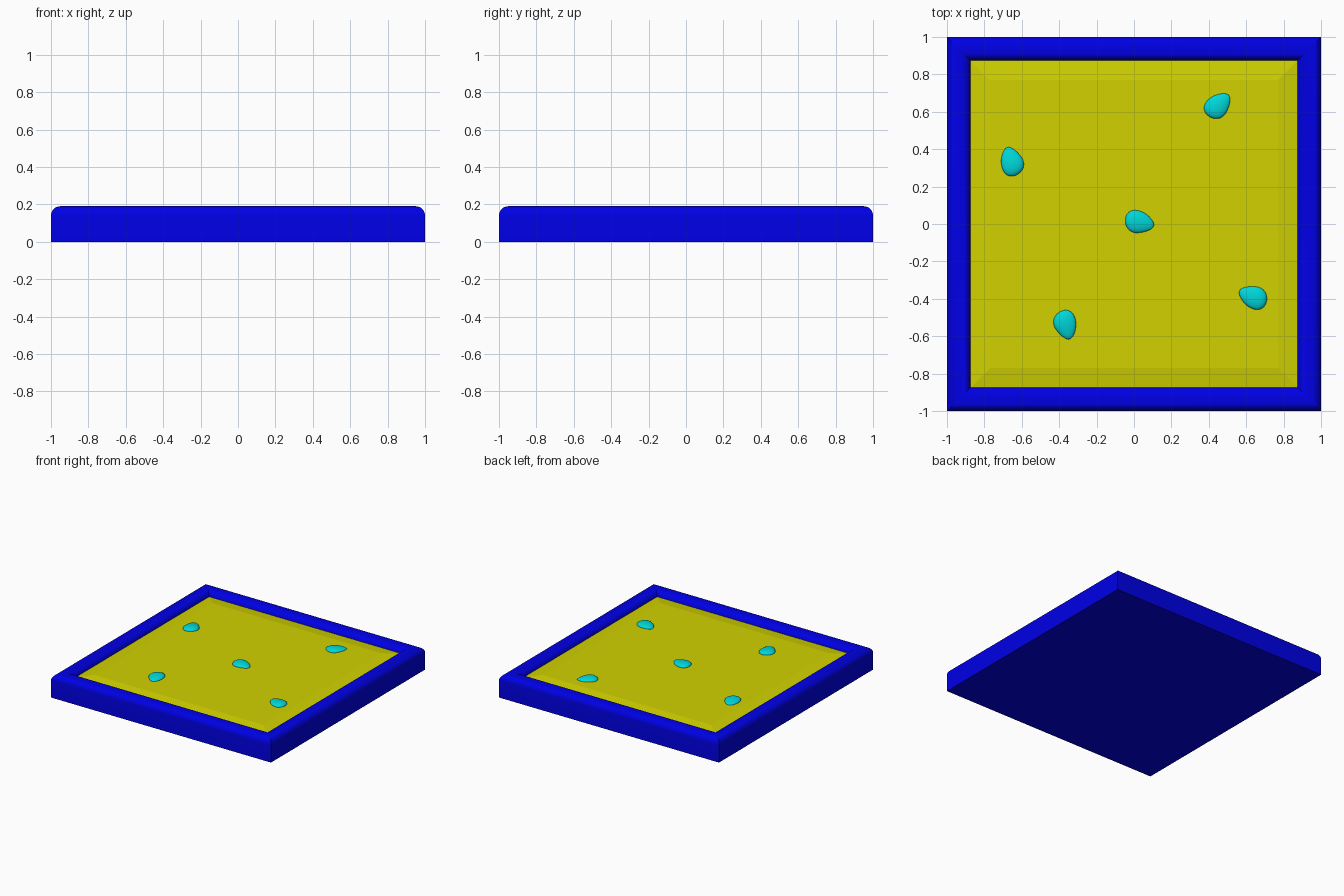
import bpy, bmesh, math
from mathutils import Matrix

cube = bpy.data.objects.get("Cube")
if cube:
    bpy.data.objects.remove(cube, do_unlink=True)


def material(name, rgb):
    mat = bpy.data.materials.new(name)
    mat.use_nodes = True
    mat.diffuse_color = (*rgb, 1)
    mat.node_tree.nodes["Principled BSDF"].inputs["Base Color"].default_value = (*rgb, 1)
    return mat


def finish(name, bm, mat, angle):
    bmesh.ops.recalc_face_normals(bm, faces=bm.faces)
    mesh = bpy.data.meshes.new(name)
    bm.to_mesh(mesh)
    bm.free()
    mesh.materials.append(mat)
    obj = bpy.data.objects.new(name, mesh)
    bpy.context.collection.objects.link(obj)
    bpy.ops.object.select_all(action="DESELECT")
    obj.select_set(True)
    bpy.context.view_layer.objects.active = obj
    bpy.ops.object.shade_smooth_by_angle(angle=math.radians(angle))
    return obj


def square_loft(name, profile, mat, angle):
    """Stack square rings given as (half size, height), closed at both ends."""
    bm = bmesh.new()
    rings = [[bm.verts.new((sx * r, sy * r, z))
              for sx, sy in ((-1, -1), (1, -1), (1, 1), (-1, 1))]
             for r, z in profile]
    for low, high in zip(rings, rings[1:]):
        for i in range(4):
            j = (i + 1) % 4
            bm.faces.new((low[i], low[j], high[j], high[i]))
    bm.faces.new(rings[0][::-1])
    bm.faces.new(rings[-1])
    return finish(name, bm, mat, angle)


blue = material("frame blue", (0.0, 0.0, 0.8))
yellow = material("panel yellow", (0.64, 0.64, 0.0))
cyan = material("pebble cyan", (0.0, 0.68, 0.7))

# Frame with a rounded rim and a recessed floor
TOP, ROUND, INNER, STEPS = 0.19, 0.05, 0.875, 8
arc = [math.pi / 2 * i / STEPS for i in range(STEPS + 1)]
rim = [(1 - ROUND + ROUND * math.cos(a), TOP - ROUND + ROUND * math.sin(a)) for a in arc]
rim += [(INNER + ROUND - ROUND * math.sin(a), TOP - ROUND + ROUND * math.cos(a)) for a in arc]
square_loft("frame", [(1, 0)] + rim + [(INNER, 0.1)], blue, 35)

# Panel with a shallow sloping border
square_loft("panel", [(INNER, 0.1), (INNER, 0.145), (0.77, 0.16)], yellow, 3)

# Flattened egg-shaped pebbles: x, y, direction of the narrow end
pebbles = [(0.03, 0.01, -8), (0.45, 0.635, 50), (-0.655, 0.335, 113),
           (0.635, -0.39, 162), (-0.365, -0.54, -68)]
for n, (x, y, turn) in enumerate(pebbles, 1):
    bm = bmesh.new()
    bmesh.ops.create_uvsphere(bm, u_segments=32, v_segments=16, radius=1)
    for v in bm.verts:
        taper = 1 - 0.28 * v.co.x
        v.co.y = v.co.y * taper - 0.12 * v.co.x * abs(v.co.x)
        v.co.z *= taper
    bm.transform(Matrix.Translation((x, y, 0.16))
                 @ Matrix.Rotation(math.radians(turn), 4, "Z")
                 @ Matrix.Diagonal((0.078, 0.058, 0.022, 1)))
    finish(f"pebble_{n}", bm, cyan, 60)
